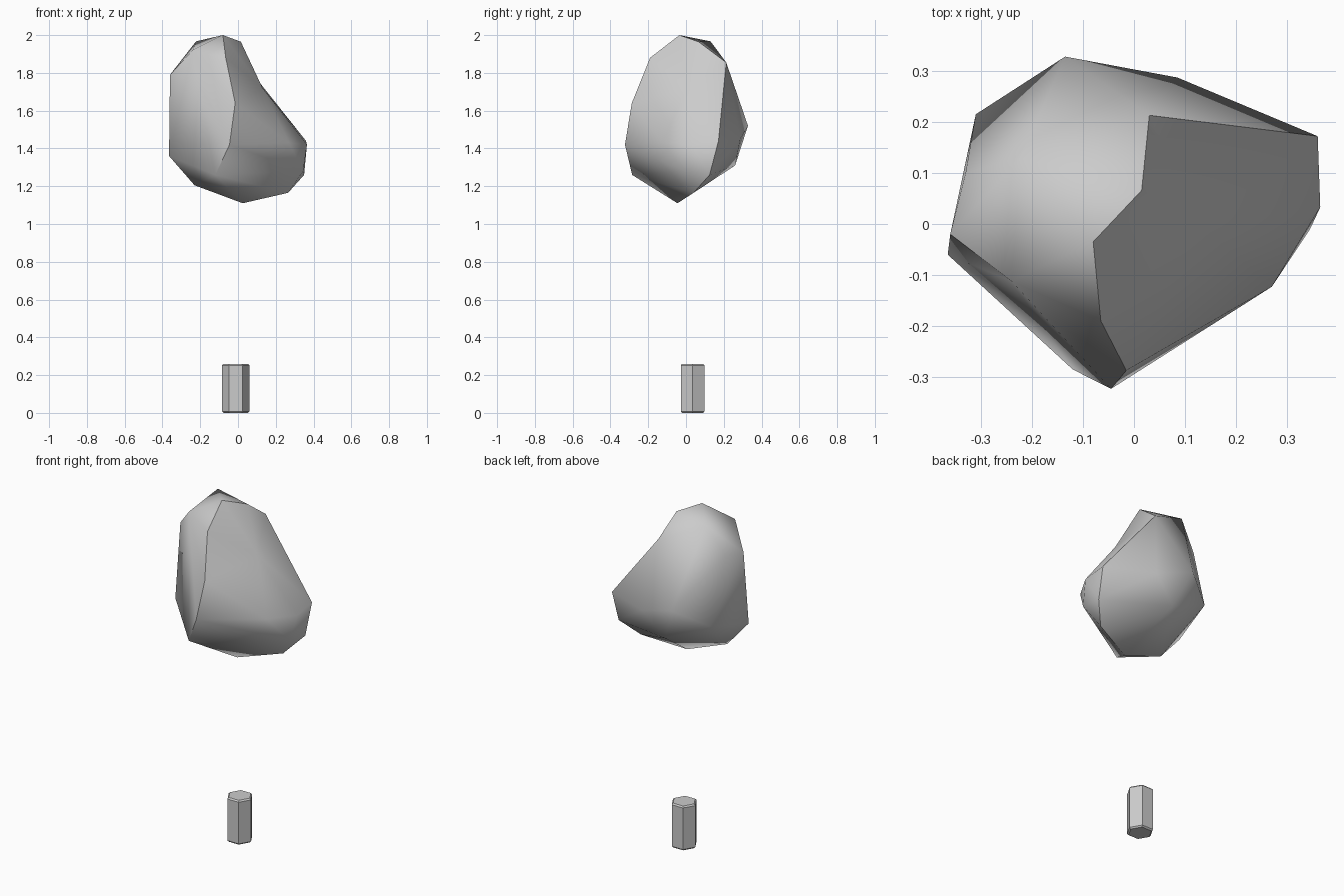
import bpy, bmesh, math
from mathutils import Vector

if "Cube" in bpy.data.objects:
    bpy.data.objects.remove(bpy.data.objects["Cube"])


def finish(bm, name):
    bmesh.ops.recalc_face_normals(bm, faces=bm.faces)
    mesh = bpy.data.meshes.new(name)
    bm.to_mesh(mesh)
    bm.free()
    ob = bpy.data.objects.new(name, mesh)
    bpy.context.collection.objects.link(ob)
    return ob


# Faceted boulder: corner points wrapped in a hull
corners = [
    # crown
    (-.08, -.035, 2.0), (-.222, .13, 1.967), (.015, .066, 1.965),
    (.03, .213, 1.855), (-.065, -.19, 1.88), (-.24, -.112, 1.92),
    # left side
    (-.36, -.02, 1.79), (-.33, .1, 1.81), (-.365, -.06, 1.36), (-.31, .215, 1.43),
    # front
    (-.015, -.287, 1.64), (-.045, -.323, 1.42), (-.12, -.285, 1.26),
    # right side
    (.36, .172, 1.44), (.365, .033, 1.42), (.345, -.01, 1.28),
    (.27, -.123, 1.43), (.35, .125, 1.26),
    # back
    (-.135, .328, 1.52), (.085, .287, 1.45), (-.05, .26, 1.31),
    # underside
    (-.23, -.055, 1.205), (.025, -.045, 1.11), (.265, .04, 1.165),
]
dent = Vector((.13, 0, 1.72))          # hollow on the right shoulder
bm = bmesh.new()
verts = [bm.verts.new(c) for c in corners]
hollow = bm.verts.new(dent + Vector((.09, 0, .08)))
res = bmesh.ops.convex_hull(bm, input=verts + [hollow])
hollow.co = dent
loose = [v for v in bm.verts if not v.link_faces]
bmesh.ops.delete(bm, geom=loose, context='VERTS')
boulder = finish(bm, "boulder")

# Short hexagonal post with chamfered ends
bm = bmesh.new()
R, H, C = .0725, .26, .008
rings = []
for r, z in ((R - C, 0), (R, C), (R, H - C), (R - C, H)):
    rings.append([bm.verts.new((-.0125 + r * math.cos(i * math.pi / 3),
                                .035 + r * math.sin(i * math.pi / 3), z))
                  for i in range(6)])
for a, b in zip(rings, rings[1:]):
    for i in range(6):
        j = (i + 1) % 6
        bm.faces.new((a[i], a[j], b[j], b[i]))
bm.faces.new(rings[0])
bm.faces.new(rings[-1])
finish(bm, "hexagonal_post")

# Soft shading with the strongest creases kept
bpy.ops.object.select_all(action='DESELECT')
boulder.select_set(True)
bpy.context.view_layer.objects.active = boulder
bpy.ops.object.shade_smooth_by_angle(angle=math.radians(50))
